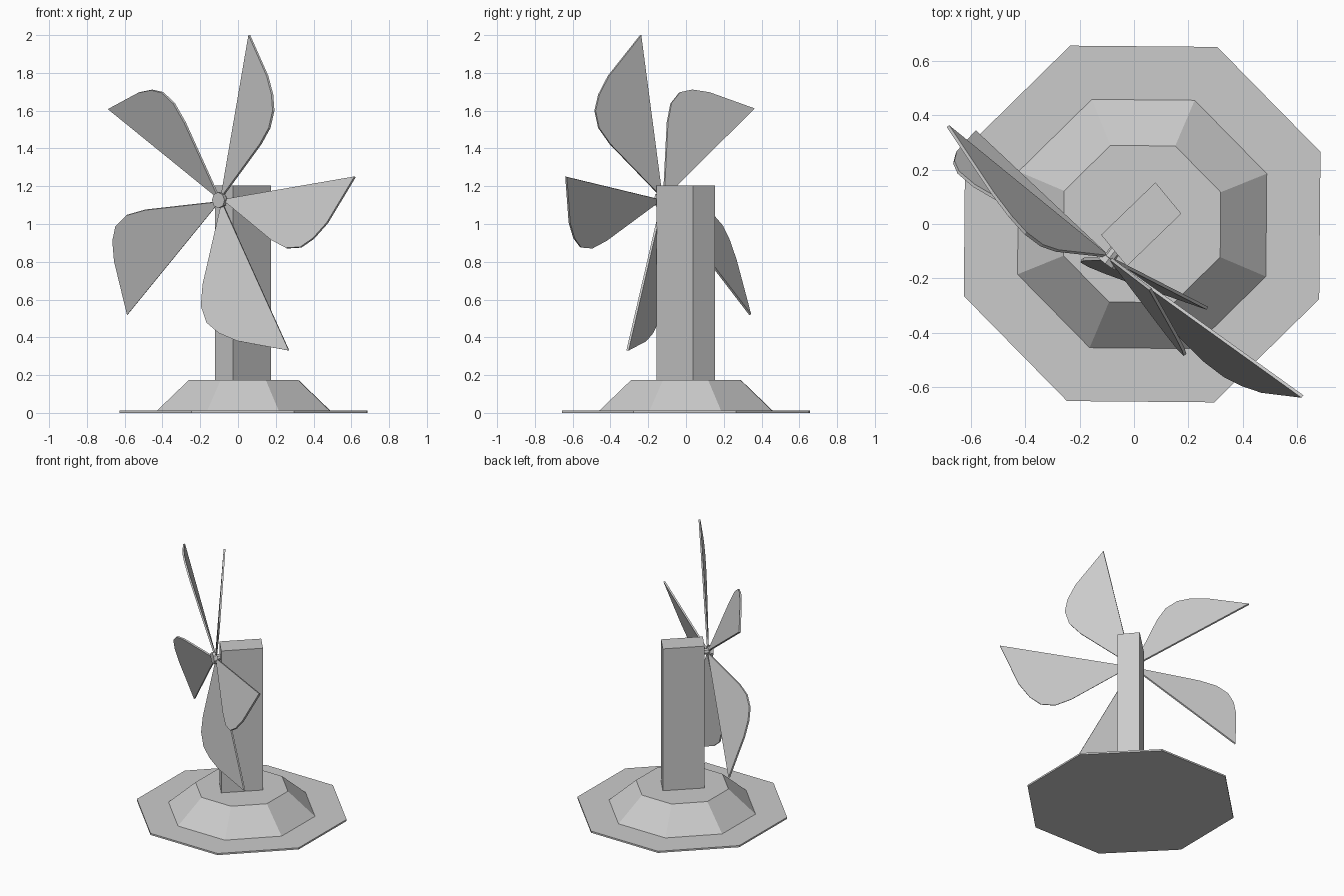
import bpy, bmesh
from math import sin, cos, radians
from mathutils import Vector, Matrix

if "Cube" in bpy.data.objects:
    bpy.data.objects.remove(bpy.data.objects["Cube"], do_unlink=True)

grey = bpy.data.materials.new("plain_grey")
grey.use_nodes = True
colour = (0.6, 0.6, 0.6, 1)
grey.diffuse_color = colour
grey.node_tree.nodes["Principled BSDF"].inputs["Base Color"].default_value = colour


def finish(name, bm):
    bmesh.ops.recalc_face_normals(bm, faces=bm.faces)
    mesh = bpy.data.meshes.new(name)
    bm.to_mesh(mesh)
    bm.free()
    mesh.materials.append(grey)
    obj = bpy.data.objects.new(name, mesh)
    bpy.context.collection.objects.link(obj)
    return obj


def frustum(name, r1, r2, depth, sides, matrix):
    bm = bmesh.new()
    bmesh.ops.create_cone(bm, cap_ends=True, segments=sides, radius1=r1,
                          radius2=r2, depth=depth, matrix=matrix)
    return finish(name, bm)


def prism(name, points, offset):
    """Flat outline given thickness along the offset vector."""
    bm = bmesh.new()
    face = bm.faces.new([bm.verts.new(p) for p in points])
    top = bmesh.ops.extrude_face_region(bm, geom=[face])
    bmesh.ops.translate(bm, vec=offset,
                        verts=[v for v in top["geom"] if isinstance(v, bmesh.types.BMVert)])
    return finish(name, bm)


# Octagonal base plate and sloping plinth
turn = Matrix.Rotation(radians(22), 4, "Z")
frustum("base_plate", 0.708, 0.708, 0.012, 8, Matrix.Translation((0.03, 0, 0.006)) @ turn)
frustum("plinth", 0.497, 0.312, 0.165, 8, Matrix.Translation((0.03, 0, 0.0925)) @ turn)

# Rectangular tower, turned towards the fan
a, b = Vector((-0.121, -0.04, 0.17)), Vector((-0.026, -0.155, 0.17))
side = Vector((0.2, 0.193, 0))
prism("tower", [a, b, b + side, a + side], Vector((0, 0, 1.035)))

# Hub and shaft along the fan axis
axis = Vector((-0.605, -0.796, -0.045)).normalized()
hub = Vector((-0.09, -0.125, 1.127))
spin = axis.to_track_quat("Z", "Y").to_matrix().to_4x4()
frustum("hub", 0.042, 0.042, 0.025, 8, Matrix.Translation(hub + axis * 0.012) @ spin)
frustum("shaft", 0.022, 0.022, 0.08, 8, Matrix.Translation(hub - axis * 0.03) @ spin)

# Five pitched blades: straight leading edge, bulging trailing edge
tips = [(0.06, -0.24, 2.0), (0.62, -0.635, 1.25), (0.27, -0.31, 0.33),
        (-0.585, 0.34, 0.52), (-0.685, 0.36, 1.61)]
outline = [(0.72, 0.235), (0.635, 0.31), (0.555, 0.347), (0.46, 0.338),
           (0.36, 0.28), (0.03, 0.015), (0.03, 0)]
pitch = radians(20)
for i, tip in enumerate(tips):
    tip = Vector(tip)
    along = (tip - hub).normalized()
    across = along.cross(axis).normalized()
    chord = across * cos(pitch) + axis * sin(pitch)
    chord = (chord - along * chord.dot(along)).normalized()
    thick = along.cross(chord) * 0.012
    points = [tip] + [hub + along * r + chord * s for r, s in outline]
    prism("blade_%d" % (i + 1), [p - thick / 2 for p in points], thick)
